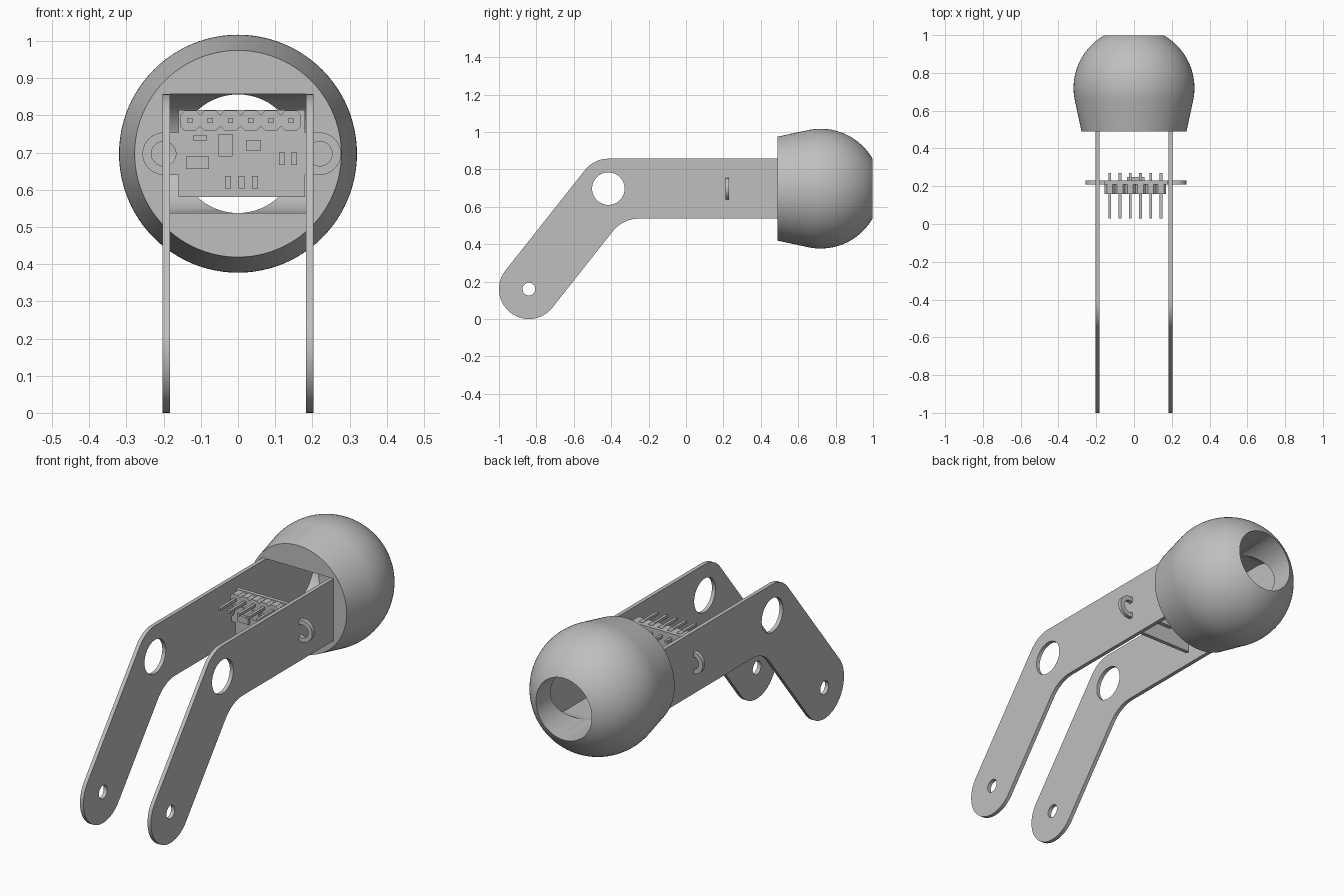
import bpy, bmesh
from math import sin, cos, pi, radians, tan, atan2
from mathutils import Vector, Matrix

cube = bpy.data.objects.get("Cube")
if cube:
    bpy.data.objects.remove(cube, do_unlink=True)

grey = bpy.data.materials.new("plain grey")
grey.use_nodes = True
colour = (0.52, 0.52, 0.52, 1)
grey.diffuse_color = colour
grey.node_tree.nodes["Principled BSDF"].inputs["Base Color"].default_value = colour

AXIS_Z = 0.697   # height of the arm and ball axis
ARM_R = 0.16     # half width of the arm
BALL_Y = 0.72    # centre of the ball


def finish(name, bm):
    bmesh.ops.remove_doubles(bm, verts=bm.verts, dist=1e-5)
    bmesh.ops.recalc_face_normals(bm, faces=bm.faces)
    mesh = bpy.data.meshes.new(name)
    bm.to_mesh(mesh)
    bm.free()
    mesh.materials.append(grey)
    ob = bpy.data.objects.new(name, mesh)
    bpy.context.collection.objects.link(ob)
    return ob


def smooth(ob):
    bpy.ops.object.select_all(action='DESELECT')
    ob.select_set(True)
    bpy.context.view_layer.objects.active = ob
    bpy.ops.object.shade_smooth_by_angle(angle=radians(30))


def arc(cx, cy, r, start, end, n=24):
    angles = [radians(start + (end - start) * i / n) for i in range(n + 1)]
    return [(cx + r * cos(a), cy + r * sin(a)) for a in angles]


def circle(cx, cy, r, n=48):
    return arc(cx, cy, r, 0, 360, n)[:-1]


def prism(name, loops, axis, low, high):
    """Extrude an outline with holes along x (from y-z) or y (from x-z)."""
    bm = bmesh.new()
    edges = []
    for loop in loops:
        vs = [bm.verts.new((low, a, b) if axis == 'X' else (a, low, b)) for a, b in loop]
        edges += [bm.edges.new((v, vs[i - 1])) for i, v in enumerate(vs)]
    normal = Vector((1, 0, 0)) if axis == 'X' else Vector((0, 1, 0))
    bmesh.ops.triangle_fill(bm, edges=edges, use_beauty=True, normal=normal)
    new = bmesh.ops.extrude_face_region(bm, geom=bm.faces[:], use_keep_orig=True)
    moved = [g for g in new["geom"] if isinstance(g, bmesh.types.BMVert)]
    bmesh.ops.translate(bm, verts=moved, vec=normal * (high - low))
    ob = finish(name, bm)
    smooth(ob)
    return ob


def box(name, x0, x1, y0, y1, z0, z1):
    bm = bmesh.new()
    place = Matrix.Translation(((x0 + x1) / 2, (y0 + y1) / 2, (z0 + z1) / 2))
    size = Matrix.Diagonal((x1 - x0, y1 - y0, z1 - z0, 1))
    bmesh.ops.create_cube(bm, size=1, matrix=place @ size)
    return finish(name, bm)


# Bent side arms: rounded foot, rounded elbow, filleted inner corner
foot = Vector((-0.84, 0.16))
elbow = Vector((-0.415, AXIS_Z))
run = (elbow - foot).normalized()
tilt = atan2(run.y, run.x)
deg = tilt * 180 / pi
side = Vector((run.y, -run.x)) * ARM_R
bottom = AXIS_Z - ARM_R
start = foot + side
corner = start + run * ((bottom - start.y) / run.y)
fillet = 0.18
fillet_y = corner.x + fillet * tan(tilt / 2)
outline = [(0.5, bottom), (0.5, AXIS_Z + ARM_R)]
outline += arc(elbow.x, elbow.y, ARM_R, 90, 90 + deg)
outline += arc(foot.x, foot.y, ARM_R, 90 + deg, 270 + deg, 40)
outline += arc(fillet_y, bottom - fillet, fillet, 90 + deg, 90, 16)
arm_loops = [outline, circle(elbow.x, elbow.y, 0.087), circle(foot.x, foot.y, 0.034)]
for name, x in (("left_arm", 0.183), ("right_arm", -0.203)):
    prism(name, arm_loops, 'X', x, x + 0.02)

# Ball: turned profile with a conical collar at the front
profile = [(0, 0.49), (0.278, 0.49)]
profile += [(r, BALL_Y + y) for y, r in arc(0, 0, 0.32, 101, 30, 40)]
profile.append((0, profile[-1][1]))
bm = bmesh.new()
verts = [bm.verts.new((r, y, AXIS_Z)) for r, y in profile]
lines = [bm.edges.new(pair) for pair in zip(verts, verts[1:])]
bmesh.ops.spin(bm, geom=verts + lines, cent=(0, 0, AXIS_Z), axis=(0, 1, 0),
               angle=2 * pi, steps=96)
ball = finish("ball", bm)

# Round-ended pocket between the arms, and a round bore through the back
pocket = [(0.3, AXIS_Z + ARM_R), (0.3, bottom)] + arc(BALL_Y, AXIS_Z, ARM_R, -90, 90, 40)
cutters = [prism("pocket_cutter", [pocket], 'X', -0.183, 0.183),
           prism("bore_cutter", [circle(0, AXIS_Z, ARM_R - 0.0005, 96)], 'Y', BALL_Y - 0.05, 1.2)]
for cutter in cutters:
    cutter.hide_render = True
    mod = ball.modifiers.new("cut", 'BOOLEAN')
    mod.operation = 'DIFFERENCE'
    mod.solver = 'EXACT'
    mod.object = cutter
    bpy.context.view_layer.objects.active = ball
    bpy.ops.object.modifier_apply(modifier=mod.name)
for cutter in cutters:
    bpy.data.objects.remove(cutter, do_unlink=True)
smooth(ball)

# Circuit board with two mounting ears that pass through the arms
MID, HALF, EAR, EAR_R = 0.01, 0.17, 0.21, 0.057
z0, z1 = 0.58, 0.815
board = [(MID - HALF, z0), (MID + HALF, z0), (MID + HALF, AXIS_Z - EAR_R)]
board += arc(MID + EAR, AXIS_Z, EAR_R, -90, 90)
board += [(MID + HALF, AXIS_Z + EAR_R), (MID + HALF, z1), (MID - HALF, z1),
          (MID - HALF, AXIS_Z + EAR_R)]
board += arc(MID - EAR, AXIS_Z, EAR_R, 90, 270)
board.append((MID - HALF, AXIS_Z - EAR_R))
ears = [circle(MID + s * EAR, AXIS_Z, 0.033, 32) for s in (-1, 1)]
prism("circuit_board", [board] + ears, 'Y', 0.21, 0.23)

# Pin header: six chamfered blocks with long square pins
PIN_Z, PITCH = 0.786, 0.0543
w, c, p = PITCH / 2, 0.012, 0.007
block = [(-w, c - w), (c - w, -w), (w - c, -w), (w, c - w),
         (w, w - c), (w - c, w), (c - w, w), (-w, w - c)]
for i in range(6):
    x = MID - 0.003 + (i - 2.5) * PITCH
    prism(f"header_block_{i + 1}", [[(x + a, PIN_Z + b) for a, b in block]], 'Y', 0.16, 0.21)
    box(f"header_pin_{i + 1}", x - p, x + p, 0.03, 0.27, PIN_Z - p, PIN_Z + p)

# Components on the front of the board: x range, z range, height
parts = {
    "small_chip": (-0.12, -0.085, 0.731, 0.748, 0.01),
    "wide_chip": (-0.14, -0.078, 0.656, 0.69, 0.015),
    "tall_chip": (-0.053, -0.015, 0.69, 0.75, 0.02),
    "square_chip": (0.021, 0.062, 0.705, 0.732, 0.015),
}
for i, x in enumerate((0.11, 0.143)):
    parts[f"upper_resistor_{i + 1}"] = (x, x + 0.016, 0.667, 0.7, 0.01)
for i, x in enumerate((-0.035, 0.002, 0.038)):
    parts[f"lower_resistor_{i + 1}"] = (x, x + 0.016, 0.603, 0.637, 0.01)
for name, (xa, xb, za, zb, h) in parts.items():
    box(name, xa, xb, 0.21 - h, 0.211, za, zb)

# Sensor chip on the back of the board
box("sensor_chip", -0.037, 0.055, 0.229, 0.25, 0.665, 0.73)
